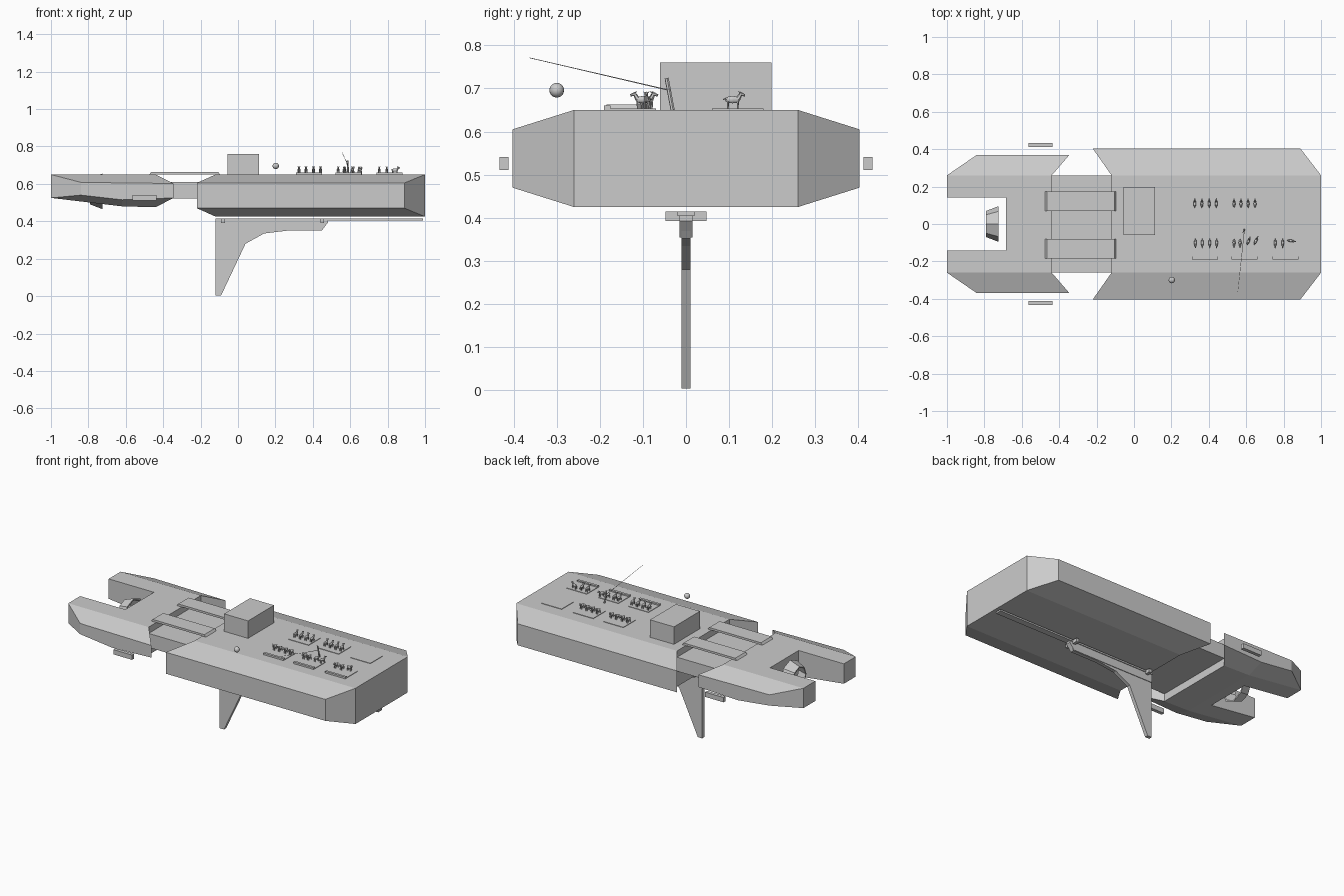
import bpy, bmesh, math
from mathutils import Vector, Matrix

if "Cube" in bpy.data.objects:
    bpy.data.objects.remove(bpy.data.objects["Cube"])

grey = bpy.data.materials.new("light grey")
grey.diffuse_color = (0.6, 0.6, 0.6, 1)
grey.use_nodes = True
grey.node_tree.nodes["Principled BSDF"].inputs["Base Color"].default_value = grey.diffuse_color


def finish(name, bm):
    bmesh.ops.remove_doubles(bm, verts=bm.verts, dist=1e-5)
    bmesh.ops.dissolve_degenerate(bm, edges=bm.edges, dist=1e-5)
    bmesh.ops.recalc_face_normals(bm, faces=bm.faces)
    me = bpy.data.meshes.new(name)
    bm.to_mesh(me)
    bm.free()
    me.materials.append(grey)
    ob = bpy.data.objects.new(name, me)
    bpy.context.collection.objects.link(ob)
    return ob


def add_box(bm, x0, x1, y0, y1, z0, z1):
    m = Matrix.Translation(((x0 + x1) / 2, (y0 + y1) / 2, (z0 + z1) / 2)) @ \
        Matrix.Diagonal((x1 - x0, y1 - y0, z1 - z0, 1))
    bmesh.ops.create_cube(bm, size=1, matrix=m)


def box(name, *dims):
    bm = bmesh.new()
    add_box(bm, *dims)
    return finish(name, bm)


def loft(name, sections):
    """Skin a series of (y, [(x, z), ...]) sections with equal point counts."""
    bm = bmesh.new()
    rings = [[bm.verts.new((x, y, z)) for x, z in pts] for y, pts in sections]
    for a, b in zip(rings, rings[1:]):
        n = len(a)
        for i in range(n):
            j = (i + 1) % n
            bm.faces.new((a[i], a[j], b[j], b[i]))
    bm.faces.new(rings[0])
    bm.faces.new(rings[-1][::-1])
    return finish(name, bm)


def add_rod(bm, a, b, r1, r2, sides=6):
    a, b = Vector(a), Vector(b)
    d = b - a
    m = Matrix.Translation((a + b) / 2) @ d.to_track_quat('Z', 'Y').to_matrix().to_4x4()
    bmesh.ops.create_cone(bm, cap_ends=True, segments=sides, radius1=r1,
                          radius2=r2, depth=d.length, matrix=m)


def add_blob(bm, c, sx, sy, sz, u=8, v=6):
    m = Matrix.Translation(c) @ Matrix.Diagonal((sx, sy, sz, 1))
    bmesh.ops.create_uvsphere(bm, u_segments=u, v_segments=v, radius=1, matrix=m)


# Main hull: wide core with chamfered flanks that reach further aft
core = [(-0.12, 0.425), (1, 0.425), (1, 0.65), (-0.12, 0.65)]
flank = [(-0.22, 0.47), (0.89, 0.47), (0.89, 0.605), (-0.22, 0.605)]
loft("main_hull", [(-0.403, flank), (-0.26, core), (0.26, core), (0.403, flank)])

# Stern hull with a notch cut into its aft end
core = [(-1, 0.525), (-0.62, 0.48), (-0.44, 0.475), (-0.44, 0.65), (-1, 0.65)]
notch = [(-0.685, 0.4877), (-0.62, 0.48), (-0.44, 0.475), (-0.44, 0.65), (-0.685, 0.65)]
flank = [(-0.84, 0.54), (-0.62, 0.515), (-0.345, 0.525), (-0.345, 0.602), (-0.84, 0.608)]
half = [(0.37, flank), (0.26, core), (0.142, core), (0.142, notch)]
loft("stern_hull", [(-y, p) for y, p in half] + half[::-1])

# Lower link between the hulls, with two gangways above it
box("hull_link", -0.44, -0.12, -0.26, 0.26, 0.522, 0.61)
for i, y in enumerate((-0.133, 0.122)):
    pts = [(-0.475, 0.65), (-0.095, 0.65), (-0.105, 0.663), (-0.465, 0.663)]
    loft(f"gangway_{i}", [(y - 0.052, pts), (y + 0.052, pts)])

# Deck cabin
box("cabin", -0.055, 0.112, -0.06, 0.198, 0.65, 0.76)

# Side floats beside the stern hull
for s, name in ((1, "left"), (-1, "right")):
    ys = sorted((s * 0.412, s * 0.433))
    box("side_float_" + name, -0.565, -0.435, *ys, 0.511, 0.541)

# Thruster duct: open eight-sided tapered ring in the stern notch
bm = bmesh.new()
rings = []
for x, r in ((-0.725, 0.095), (-0.79, 0.07), (-0.79, 0.062), (-0.725, 0.085)):
    rings.append([bm.verts.new((x, r * math.sin(k * math.pi / 4),
                                0.56 + r * math.cos(k * math.pi / 4))) for k in range(8)])
for a, b in zip(rings, rings[1:] + rings[:1]):
    for k in range(8):
        j = (k + 1) % 8
        bm.faces.new((a[k], a[j], b[j], b[k]))
finish("thruster_duct", bm)

# Keel rail and clamps under the hull
box("keel_rail", -0.12, 0.99, -0.02, 0.02, 0.404, 0.414)
for i, x in enumerate((-0.08, 0.45)):
    box(f"rail_clamp_{i}", x - 0.01, x + 0.01, -0.048, 0.048, 0.392, 0.414)

# Fin: thin blade with a slightly thicker root
blade = [(-0.12, 0.392), (-0.12, 0.004), (-0.09, 0.004), (0.04, 0.28),
         (0.14, 0.335), (0.28, 0.352), (0.45, 0.352), (0.478, 0.392)]
loft("fin_blade", [(-0.011, blade), (0.011, blade)])
root = [(-0.12, 0.405), (-0.12, 0.355), (0.28, 0.354), (0.45, 0.354), (0.48, 0.392), (0.48, 0.405)]
loft("fin_root", [(-0.015, root), (0.015, root)])

# Feeding mats on the deck
for i, x in enumerate((0.31, 0.52, 0.74)):
    box(f"mat_left_{i}", x, x + 0.14, 0.06, 0.18, 0.649, 0.653)
    box(f"mat_right_{i}", x, x + 0.14, -0.19, -0.07, 0.649, 0.653)
    box(f"trough_{i}", x, x + 0.14, -0.19, -0.175, 0.652, 0.661)


# Grazing animals: built facing +y, then turned and placed
def animal(name, x, y, turn):
    bm = bmesh.new()
    add_blob(bm, (0, -0.002, 0.024), 0.0075, 0.018, 0.0085)
    for lx in (-0.0045, 0.0045):
        for ly in (-0.013, 0.01):
            add_rod(bm, (lx, ly, 0.02), (lx, ly, 0), 0.003, 0.0016, 5)
        add_rod(bm, (lx * 0.6, 0.018, 0.039), (lx * 1.6, 0.011, 0.043), 0.0015, 0.0004, 4)
    add_rod(bm, (0, 0.01, 0.025), (0, 0.017, 0.037), 0.006, 0.004)
    add_rod(bm, (0, 0.014, 0.038), (0, 0.027, 0.034), 0.005, 0.0025)
    add_rod(bm, (0, -0.018, 0.027), (0, -0.024, 0.024), 0.002, 0.0008, 4)
    bmesh.ops.transform(bm, verts=bm.verts, matrix=Matrix.Translation((x, y, 0.65))
                        @ Matrix.Rotation(math.radians(turn), 4, 'Z'))
    return finish(name, bm)


herd = [(x, 0.11, 0) for x in (0.325, 0.363, 0.402, 0.44, 0.535, 0.572, 0.61, 0.647)]
herd += [(x, -0.102, 180) for x in (0.328, 0.365, 0.405, 0.442, 0.535, 0.567, 0.755, 0.795)]
herd += [(0.612, -0.092, -20), (0.652, -0.09, -25), (0.84, -0.09, -100)]
for i, (x, y, turn) in enumerate(herd):
    animal(f"animal_{i}", x, y, turn)

# Leaning post holding a long thin rod
bm = bmesh.new()
add_rod(bm, (0.59, -0.031, 0.65), (0.585, -0.045, 0.724), 0.005, 0.005, 6)
finish("rod_post", bm)
bm = bmesh.new()
add_rod(bm, (0.59, -0.036, 0.695), (0.555, -0.363, 0.771), 0.0015, 0.0008, 5)
finish("long_rod", bm)

# Hovering ball beside the deck
bm = bmesh.new()
add_blob(bm, (0.202, -0.3, 0.696), 0.017, 0.017, 0.017, 16, 10)
ball = finish("ball", bm)
for p in ball.data.polygons:
    p.use_smooth = True
